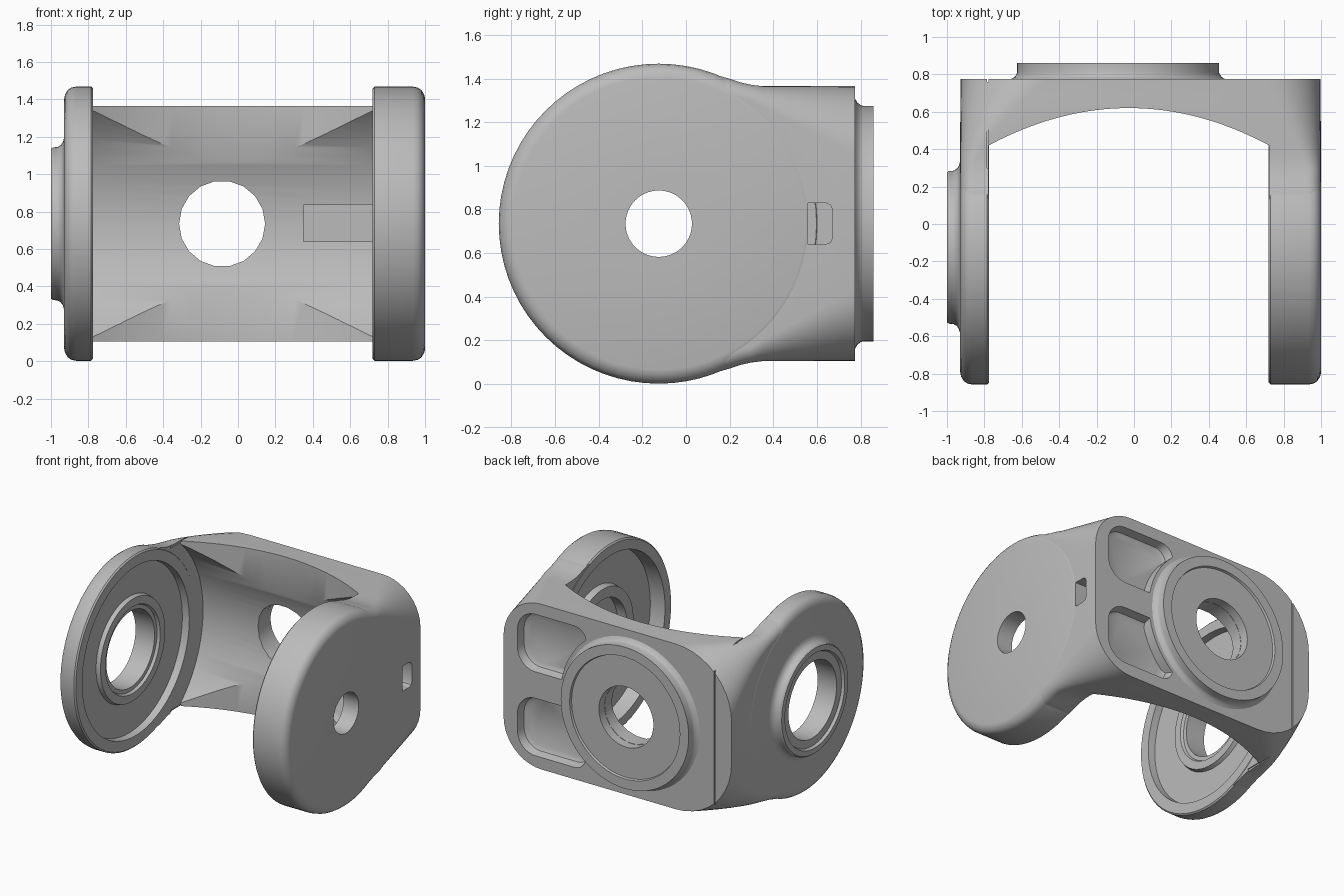
import bpy, bmesh, math
from mathutils import Matrix, Vector

if "Cube" in bpy.data.objects:
    bpy.data.objects.remove(bpy.data.objects["Cube"])

AXIS_Y, MID_Z = -0.125, 0.735      # pivot line of the two arms
RING_X = -0.085                    # centre of the rear mount

metal = bpy.data.materials.new("grey metal")
metal.use_nodes = True
metal.diffuse_color = (0.5, 0.5, 0.5, 1)
metal.node_tree.nodes["Principled BSDF"].inputs["Base Color"].default_value = metal.diffuse_color


def loft(name, sections):
    """Solid skin through closed loops with equal point counts."""
    bm = bmesh.new()
    loops = [[bm.verts.new(p) for p in s] for s in sections]
    n = len(loops[0])
    for a, b in zip(loops, loops[1:]):
        for i in range(n):
            j = (i + 1) % n
            bm.faces.new((a[i], a[j], b[j], b[i]))
    bm.faces.new(loops[0])
    bm.faces.new(loops[-1])
    return finish(name, bm)


def lathe(name, profile, axis, centre, steps=72):
    """Turn a closed (along, radius) profile about the x or y axis."""
    bm = bmesh.new()
    rings = []
    for k in range(steps):
        a = math.tau * k / steps
        u, v = math.cos(a), math.sin(a)
        rings.append([bm.verts.new(Vector(centre) + Vector(
            (t, r * u, r * v) if axis == "x" else (r * u, t, r * v))) for t, r in profile])
    n = len(profile)
    for k in range(steps):
        a, b = rings[k], rings[(k + 1) % steps]
        for i in range(n):
            j = (i + 1) % n
            bm.faces.new((a[i], a[j], b[j], b[i]))
    return finish(name, bm)


def cylinder(axis, centre, radius, start, end, steps=72):
    loops = []
    for t in (start, end):
        loop = []
        for k in range(steps):
            a = math.tau * k / steps
            u, v = radius * math.cos(a), radius * math.sin(a)
            loop.append(Vector(centre) + Vector((t, u, v) if axis == "x" else (u, t, v)))
        loops.append(loop)
    return loft("cutter", loops)


def box(x0, x1, y0, y1, z0, z1):
    return loft("cutter", [[(x, y0, z0), (x, y1, z0), (x, y1, z1), (x, y0, z1)] for x in (x0, x1)])


def finish(name, bm):
    bmesh.ops.recalc_face_normals(bm, faces=bm.faces)
    mesh = bpy.data.meshes.new(name)
    bm.to_mesh(mesh)
    bm.free()
    mesh.materials.append(metal)
    obj = bpy.data.objects.new(name, mesh)
    bpy.context.collection.objects.link(obj)
    return obj


def select(obj):
    bpy.ops.object.select_all(action="DESELECT")
    obj.select_set(True)
    bpy.context.view_layer.objects.active = obj


def cut(obj, cutter, keep=False):
    cutter.hide_render = True
    select(obj)
    mod = obj.modifiers.new("cut", "BOOLEAN")
    mod.operation, mod.solver, mod.object = "DIFFERENCE", "EXACT", cutter
    bpy.ops.object.modifier_apply(modifier=mod.name)
    if not keep:
        bpy.data.objects.remove(cutter)


def section(y, x0, x1, z0, z1, r_left, r_right, n=10):
    """Rounded rectangle in the xz plane."""
    pts = []
    for q, (cx, cz, r) in enumerate(((x1 - r_right, z1 - r_right, r_right),
                                     (x0 + r_left, z1 - r_left, r_left),
                                     (x0 + r_left, z0 + r_left, r_left),
                                     (x1 - r_right, z0 + r_right, r_right))):
        for k in range(n + 1):
            a = math.pi / 2 * (q + k / n)
            pts.append((cx + r * math.cos(a), y, cz + r * math.sin(a)))
    return pts


# Yoke: rear block and the two necks, rounder towards the back
stations = [(0.12, 0.68), (0.16, 0.675), (0.2, 0.664), (0.25, 0.647), (0.3, 0.636), (0.35, 0.63)]
stations += [(0.35 + 0.425 * i / 6, 0.63) for i in range(1, 7)]
skin = []
for y, h in stations:
    t = max(0, (y - 0.3) / 0.475)
    skin.append(section(y, -0.927, 0.997, MID_Z - h, MID_Z + h,
                        0.07 + 0.4 * t ** 1.5, 0.07 + 0.25 * t))
yoke = loft("yoke", skin)

# Space between the arms: swing clearance and the bowed top edge
pivot = (0, AXIS_Y, MID_Z)
cut(yoke, cylinder("x", pivot, 0.815, -0.778, 0.723, 96))
arc = []
for i in range(25):
    x = -0.778 + 1.501 * i / 24
    arc.append((x, 0.62 - 0.355 * (x + 0.027) ** 2))
outline = [(-0.778, -1)] + arc + [(0.723, -1)]
cut(yoke, loft("cutter", [[(x, y, z) for x, y in outline] for z in (-0.5, 2)]))
cut(yoke, cylinder("x", pivot, 0.67, -1.2, 1.2))

# Rear hole
mount = (RING_X, 0, MID_Z)
cut(yoke, cylinder("y", mount, 0.23, 0.3, 1, 18))

# Two drafted pockets that follow the mount ring
for side in (-1, 1):
    levels = []
    for y, inset in ((0.7, 0.04), (0.715, 0.015), (0.8, -0.005)):
        z0, z1 = sorted((MID_Z + side * (0.1 + inset), MID_Z + side * (0.54 - inset)))
        levels.append(section(y, 0.3 + inset, 0.88 - inset, z0, z1, 0.1, 0.15 - inset / 2))
    pocket = loft("cutter", levels)
    cut(pocket, cylinder("y", mount, 0.6, 0.5, 1))
    cut(yoke, pocket)

# Fine seam beside the ring-side arm
for y0, y1, z0, z1 in ((0.76, 1, 0, 2), (0.3, 1, 1.353, 2), (0.3, 1, -1, 0.117)):
    cut(yoke, box(-0.786, -0.777, y0, y1, z0, z1))

# Arm discs
ring_arm = lathe("ring_arm_disc", [
    (-0.98, 0.29), (-0.98, 0.35), (-1, 0.36), (-1, 0.4), (-0.99, 0.408), (-0.965, 0.41),
    (-0.948, 0.42), (-0.936, 0.437), (-0.93, 0.46), (-0.93, 0.665), (-0.925, 0.69),
    (-0.91, 0.715), (-0.89, 0.728), (-0.865, 0.733), (-0.785, 0.733), (-0.775, 0.723),
    (-0.775, 0.645), (-0.83, 0.64), (-0.83, 0.4), (-0.8, 0.39), (-0.8, 0.33),
    (-0.82, 0.32), (-0.82, 0.29)], "x", pivot)
solid_arm = lathe("solid_arm_disc", [
    (1, 0.152), (1, 0.67), (0.995, 0.692), (0.98, 0.715), (0.96, 0.728), (0.935, 0.733),
    (0.73, 0.733), (0.72, 0.723), (0.72, 0.65), (0.84, 0.645), (0.84, 0.38), (0.79, 0.37),
    (0.79, 0.29), (0.87, 0.29), (0.87, 0.152)], "x", pivot)

# Cable slot through the solid arm, running on as a groove in the rear wall
slot_shape = [(0.56, 0.64), (0.64, 0.64), (0.662, 0.65), (0.672, 0.672),
              (0.672, 0.798), (0.662, 0.82), (0.64, 0.83), (0.56, 0.83)]
slot = loft("cutter", [[(x, y, z) for y, z in slot_shape] for x in (0.7, 1.1)])
cut(yoke, slot, keep=True)
cut(solid_arm, slot)
cut(yoke, box(0.35, 0.73, 0.5, 0.71, 0.64, 0.835))

# Rear mounting ring
rear_ring = lathe("rear_mount_ring", [
    (0.73, 0.23), (0.73, 0.57), (0.775, 0.572), (0.785, 0.555), (0.8, 0.543), (0.81, 0.54),
    (0.86, 0.54), (0.86, 0.465), (0.843, 0.46), (0.843, 0.23)], "y", mount)

for part in (yoke, ring_arm, solid_arm, rear_ring):
    select(part)
    bpy.ops.object.shade_smooth_by_angle(angle=math.radians(32))
